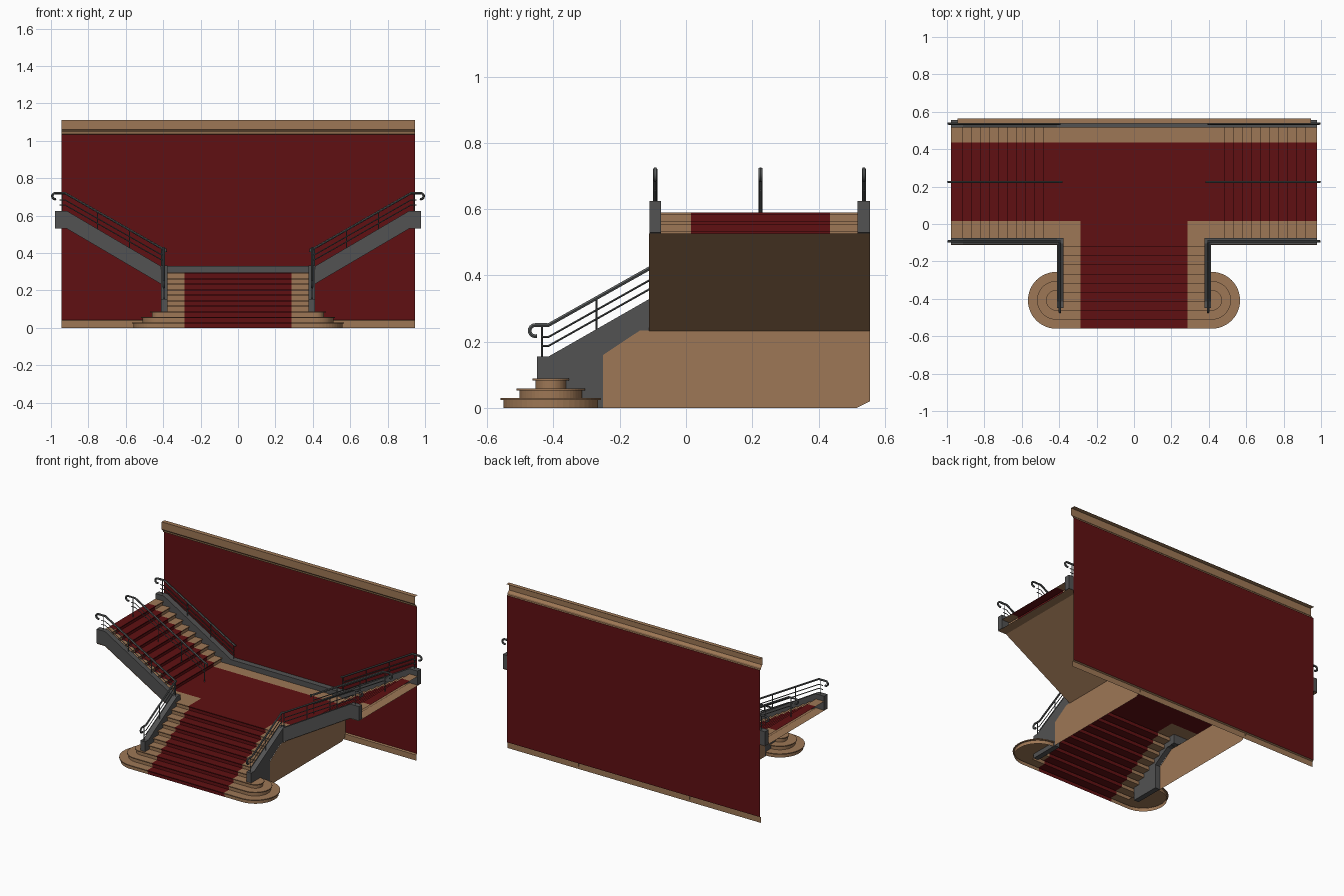
import bpy, bmesh, math
from mathutils import Vector

if "Cube" in bpy.data.objects:
    bpy.data.objects.remove(bpy.data.objects["Cube"])


def material(name, rgb):
    m = bpy.data.materials.new(name)
    m.diffuse_color = (*rgb, 1)
    m.use_nodes = True
    m.node_tree.nodes["Principled BSDF"].inputs["Base Color"].default_value = m.diffuse_color
    return m


BEIGE = material("beige_stone", (0.34, 0.185, 0.092))
RED = material("dark_red_carpet", (0.115, 0.005, 0.006))
GREY = material("grey_stringer", (0.085, 0.085, 0.085))
METAL = material("rail_metal", (0.10, 0.107, 0.107))

RISE, RUN, LIP = 0.0295, 0.0485, 0.009
LAND = RISE * 10


def finish(name, bm, mats, facing=None, mirror=False):
    """Turn a bmesh into an object, with normals consistent and facing a direction."""
    bmesh.ops.recalc_face_normals(bm, faces=bm.faces[:])
    if facing:
        d = Vector(facing)
        if sum(f.normal.dot(d) * f.calc_area() for f in bm.faces) < 0:
            bmesh.ops.reverse_faces(bm, faces=bm.faces[:])
    me = bpy.data.meshes.new(name)
    bm.to_mesh(me)
    bm.free()
    for m in mats:
        me.materials.append(m)
    ob = bpy.data.objects.new(name, me)
    bpy.context.collection.objects.link(ob)
    if mirror:
        ob.modifiers.new("mirror", 'MIRROR').use_mirror_merge = False
    return ob


def place(axis, t, p):
    return (t, p[0], p[1]) if axis == 'x' else (p[0], t, p[1])


def sheet(name, axis, profile, levels, mats, facing, mirror=False):
    """Sweep an open profile along an axis, one colour per band between levels."""
    bm = bmesh.new()
    slots = list(dict.fromkeys(mats))
    rows = [[bm.verts.new(place(axis, t, p)) for p in profile] for t in levels]
    for i, m in enumerate(mats):
        a, b = rows[i], rows[i + 1]
        for j in range(len(profile) - 1):
            f = bm.faces.new((a[j], a[j + 1], b[j + 1], b[j]))
            f.material_index = slots.index(m)
    return finish(name, bm, slots, facing, mirror)


def solid(name, axis, outline, t0, t1, mat, mirror=False):
    """Closed prism from an outline."""
    bm = bmesh.new()
    a = [bm.verts.new(place(axis, t0, p)) for p in outline]
    b = [bm.verts.new(place(axis, t1, p)) for p in outline]
    bm.faces.new(a)
    bm.faces.new(b)
    n = len(a)
    for i in range(n):
        bm.faces.new((a[i], a[(i + 1) % n], b[(i + 1) % n], b[i]))
    return finish(name, bm, [mat], None, mirror)


def step_profile(start, base, count, end):
    """Risers and treads with a projecting nosing."""
    pts = []
    for k in range(count):
        a, z = start + k * RUN, base + (k + 1) * RISE
        pts += [(a + LIP, z - RISE), (a + LIP, z - 0.006), (a, z - 0.006), (a, z)]
    return pts + [(end, base + count * RISE)]


# main flight, landing and side flights
sheet("main_flight", 'x', step_profile(-0.56, 0, 10, -0.07),
      [-0.38, -0.285, 0.285, 0.38], [BEIGE, RED, BEIGE], (0, -1, 1))
sheet("landing", 'y', [(-0.285, LAND), (0.285, LAND)],
      [-0.07, 0.435, 0.525], [RED, BEIGE], (0, 0, 1))
sheet("side_flight", 'y', [(0.285, LAND)] + step_profile(0.48, LAND, 10, 0.978),
      [-0.075, 0.015, 0.435, 0.525], [BEIGE, RED, BEIGE], (-1, 0, 1), True)

# rounded ends of the three lowest steps
for k in range(3):
    r, z = 0.152 - RUN * k, RISE * (k + 1)
    bm = bmesh.new()
    rings = []
    for rad, h in ((r - LIP, z - RISE), (r - LIP, z - 0.006), (r, z - 0.006), (r, z)):
        arc = [-math.pi / 2 + math.pi * i / 24 for i in range(25)]
        pts = [(0.38, -0.408 - rad)]
        pts += [(0.415 + rad * math.cos(t), -0.408 + rad * math.sin(t)) for t in arc]
        pts += [(0.38, -0.408 + rad)]
        rings.append([bm.verts.new((x, y, h)) for x, y in pts])
    for a, b in zip(rings, rings[1:]):
        for i in range(len(a) - 1):
            bm.faces.new((a[i], a[i + 1], b[i + 1], b[i]))
    bm.faces.new(rings[-1])
    finish(f"rounded_step_{k + 1}", bm, [BEIGE], (0, 0, 1), True)

# stringers
solid("main_stringer", 'x',
      [(-0.45, 0), (-0.45, 0.155), (-0.415, 0.155), (-0.105, 0.332), (-0.105, 0.232),
       (-0.14, 0.232), (-0.25, 0.16), (-0.25, 0)], 0.378, 0.413, GREY, True)
slope = [(0.413, 0.33), (0.915, 0.625), (0.978, 0.625), (0.978, 0.53), (0.915, 0.53),
         (0.413, 0.235)]
solid("front_side_stringer", 'y', [(0.378, 0.33)] + slope + [(0.378, 0.235)],
      -0.11, -0.075, GREY, True)
solid("back_stringer", 'y', slope + [(-x, z) for x, z in reversed(slope)],
      0.517, 0.555, GREY)

# soffit under the side flights and walls below the landing
sheet("side_soffit", 'y', [(0.413, 0.232), (0.915, 0.527), (0.978, 0.527)],
      [-0.111, 0.556], [BEIGE], (1, 0, -1), True)
bm = bmesh.new()
bm.faces.new([bm.verts.new((0.414, y, z)) for y, z in
              [(-0.25, 0), (0.515, 0), (0.556, 0.02), (0.556, 0.233), (-0.14, 0.233),
               (-0.25, 0.16)]])
finish("side_wall", bm, [BEIGE], (1, 0, 0), True)

# back wall with baseboard and cornice
W = [-0.945, 0.945]
sheet("back_wall", 'x', [(0.56, 0.043), (0.56, 1.033)], W, [RED], (0, -1, 0))
sheet("baseboard", 'x', [(0.55, 0), (0.55, 0.038), (0.56, 0.043)], W, [BEIGE], (0, -1, 0))
sheet("cornice", 'x', [(0.56, 1.033), (0.552, 1.036), (0.55, 1.046), (0.536, 1.06),
                       (0.536, 1.11), (0.565, 1.11)], W, [BEIGE], (0, -1, 0))


def tubes(name, paths):
    """Round bars along paths given as (radius, points)."""
    for i, (rad, pts) in enumerate(paths):
        cu = bpy.data.curves.new(name, 'CURVE')
        cu.dimensions = '3D'
        cu.bevel_depth = rad
        cu.bevel_resolution = 1 if rad > 0.005 else 0
        cu.use_fill_caps = True
        sp = cu.splines.new('POLY')
        sp.points.add(len(pts) - 1)
        for p, c in zip(sp.points, pts):
            p.co = (*c, 1)
        cu.materials.append(METAL)
        ob = bpy.data.objects.new(f"{name}_{i}", cu)
        bpy.context.collection.objects.link(ob)
        bpy.ops.object.select_all(action='DESELECT')
        ob.select_set(True)
        bpy.context.view_layer.objects.active = ob
        bpy.ops.object.convert(target='MESH')
        bpy.ops.object.shade_smooth_by_angle(angle=math.radians(50))


def curl(a, z, r, sign):
    """Hooked handrail end turning downwards."""
    return [(a + sign * r * math.sin(t), z - r + r * math.cos(t))
            for t in [math.pi * 1.1 * i / 8 for i in range(9)]]


BARS = (0.036, 0.063)
for s, side in ((1, "right"), (-1, "left")):
    # railing on the main flight
    hand = list(reversed(curl(-0.455, 0.25, 0.017, -1))) + [(-0.415, 0.25), (-0.1, 0.427)]
    paths = [(0.0065, [(s * 0.396, y, z) for y, z in hand])]
    for d in BARS:
        paths.append((0.003, [(s * 0.396, y, z - d) for y, z in
                              [(-0.435, 0.25), (-0.415, 0.25), (-0.1, 0.427)]]))
    for y, z0, z1 in ((-0.435, 0.15, 0.25), (-0.27, 0.235, 0.33), (-0.1, 0.32, 0.427)):
        paths.append((0.003, [(s * 0.396, y, z0), (s * 0.396, y, z1)]))
    tubes(f"main_railing_{side}", paths)

    # three railings on each side flight
    for label, y in (("front", -0.093), ("middle", 0.225), ("back", 0.537)):
        mid = label == "middle"
        ramp = [(0.405, 0.424), (0.925, 0.72)]
        hand = ([(0.387, 0.405), (0.387, 0.42)] if mid else [(0.393, 0.422)]) + ramp
        hand += curl(0.977, 0.72, 0.016, 1)
        paths = [(0.0065, [(s * x, y, z) for x, z in hand])]
        for d in BARS:
            paths.append((0.003, [(s * x, y, z - d) for x, z in ramp + [(0.955, 0.72)]]))
        for x in (0.408, 0.58, 0.752, 0.94):
            top = min(0.72, 0.424 + (x - 0.405) * 0.569)
            foot = top - 0.105
            if mid:
                foot = LAND + RISE * max(0, math.floor((x - 0.48) / RUN) + 1)
            paths.append((0.003, [(s * x, y, foot), (s * x, y, top)]))
        tubes(f"{label}_railing_{side}", paths)
